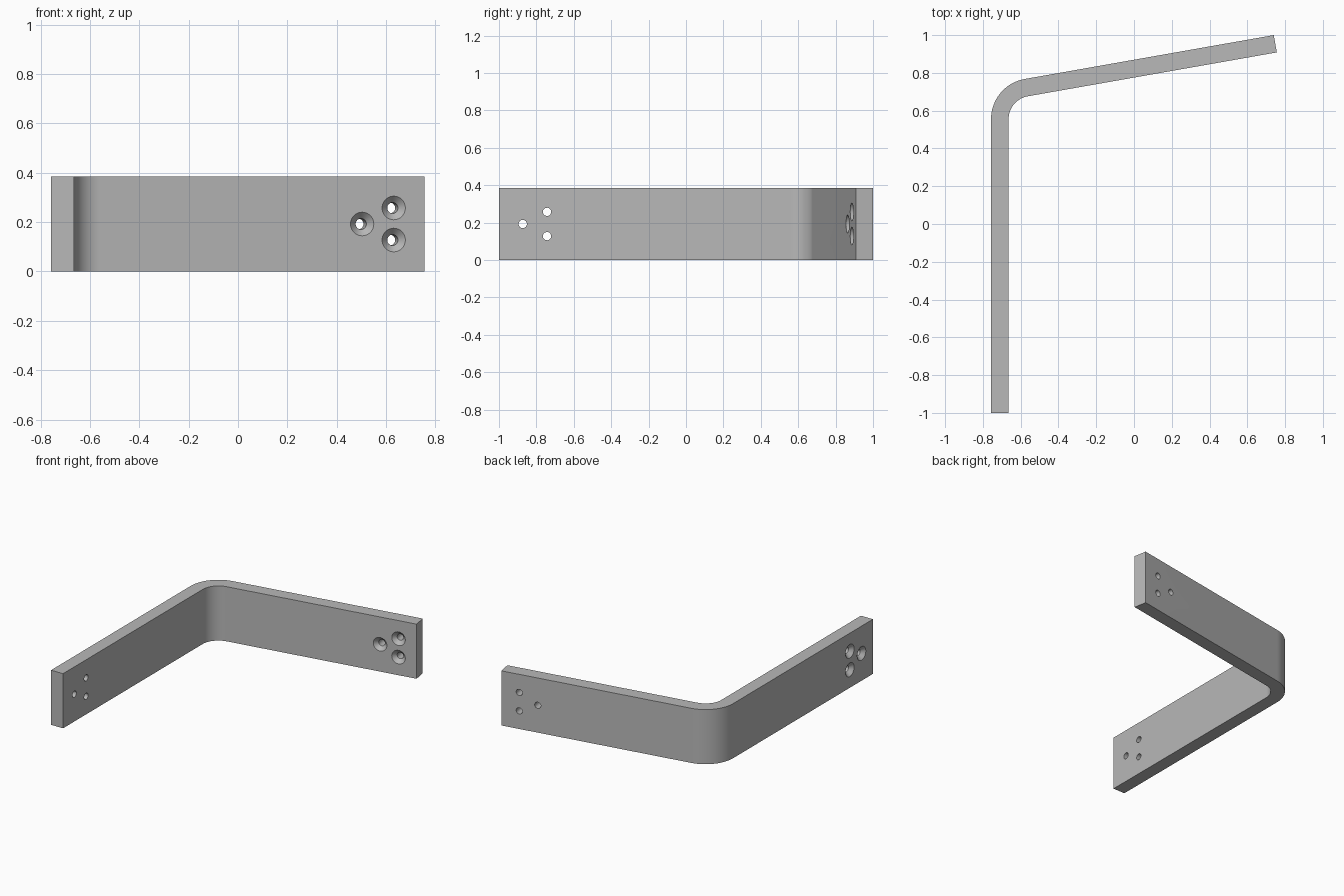
import bpy, bmesh, math
from mathutils import Vector

cube = bpy.data.objects.get("Cube")
if cube:
    bpy.data.objects.remove(cube, do_unlink=True)

HEIGHT, THICK = 0.385, 0.093
LEFT_X, FRONT_Y = -0.757, -1.0
BEND_R, BEND_Y = 0.216, 0.555
TILT = math.radians(10)
SEGS = 32

steel = bpy.data.materials.new("grey_steel")
steel.use_nodes = True
colour = (0.48, 0.48, 0.48, 1)
steel.diffuse_color = colour
steel.node_tree.nodes["Principled BSDF"].inputs["Base Color"].default_value = colour

# Directions of the angled arm: along it, and out of its back face
along = Vector((math.cos(TILT), math.sin(TILT), 0))
back = Vector((-math.sin(TILT), math.cos(TILT), 0))
arm_end = Vector((0.74, 1.0, 0))


def make_object(name, bm):
    bmesh.ops.recalc_face_normals(bm, faces=bm.faces)
    mesh = bpy.data.meshes.new(name)
    bm.to_mesh(mesh)
    bm.free()
    mesh.materials.append(steel)
    obj = bpy.data.objects.new(name, mesh)
    bpy.context.collection.objects.link(obj)
    return obj


def edge_path(offset):
    """One long edge of the bent strip, set in from the outside."""
    radius = BEND_R - offset
    centre = Vector((LEFT_X + BEND_R, BEND_Y, 0))
    points = [Vector((LEFT_X + offset, FRONT_Y, 0))]
    for i in range(SEGS + 1):
        a = math.pi - (math.pi / 2 - TILT) * i / SEGS
        points.append(centre + radius * Vector((math.cos(a), math.sin(a), 0)))
    points.append(arm_end - back * offset)
    return points


# Bent flat bar
bm = bmesh.new()
outline = edge_path(0) + edge_path(THICK)[::-1]
base = bm.faces.new([bm.verts.new(p) for p in outline])
top = bmesh.ops.extrude_face_region(bm, geom=[base])["geom"]
bmesh.ops.translate(bm, vec=(0, 0, HEIGHT),
                    verts=[v for v in top if isinstance(v, bmesh.types.BMVert)])
bracket = make_object("bent_bracket", bm)


# Countersunk screw holes
def add_hole(bm, point, axis):
    """Revolved cutter that enters the face at point and runs along axis."""
    side, up = axis.cross(Vector((0, 0, 1))), Vector((0, 0, 1))
    rings = []
    for depth, r in ((-0.01, 0.058), (0.026, 0.022), (0.13, 0.022)):
        rings.append([bm.verts.new(point + axis * depth + r * (
            side * math.cos(math.tau * i / SEGS) + up * math.sin(math.tau * i / SEGS)))
            for i in range(SEGS)])
    for a, b in zip(rings, rings[1:]):
        for i in range(SEGS):
            j = (i + 1) % SEGS
            bm.faces.new((a[i], a[j], b[j], b[i]))
    bm.faces.new(rings[0])
    bm.faces.new(rings[-1])


bm = bmesh.new()
mid, near, far, spread = HEIGHT / 2, 0.127, 0.257, 0.065
for z, d in ((mid, near), (mid + spread, far), (mid - spread, far)):
    add_hole(bm, Vector((LEFT_X, FRONT_Y + d, z)), Vector((1, 0, 0)))
for z, d in ((mid, far), (mid + spread, near), (mid - spread, near)):
    add_hole(bm, arm_end - back * THICK - along * d + Vector((0, 0, z)), back)
cutter = make_object("hole_cutter", bm)
cutter.hide_render = True

cut = bracket.modifiers.new("screw_holes", 'BOOLEAN')
cut.operation = 'DIFFERENCE'
cut.solver = 'EXACT'
cut.object = cutter
bpy.ops.object.select_all(action='DESELECT')
bracket.select_set(True)
bpy.context.view_layer.objects.active = bracket
bpy.ops.object.modifier_apply(modifier=cut.name)
bpy.data.objects.remove(cutter, do_unlink=True)

# Smooth bend and hole walls, crisp edges
bpy.ops.object.shade_smooth_by_angle(angle=math.radians(30))
